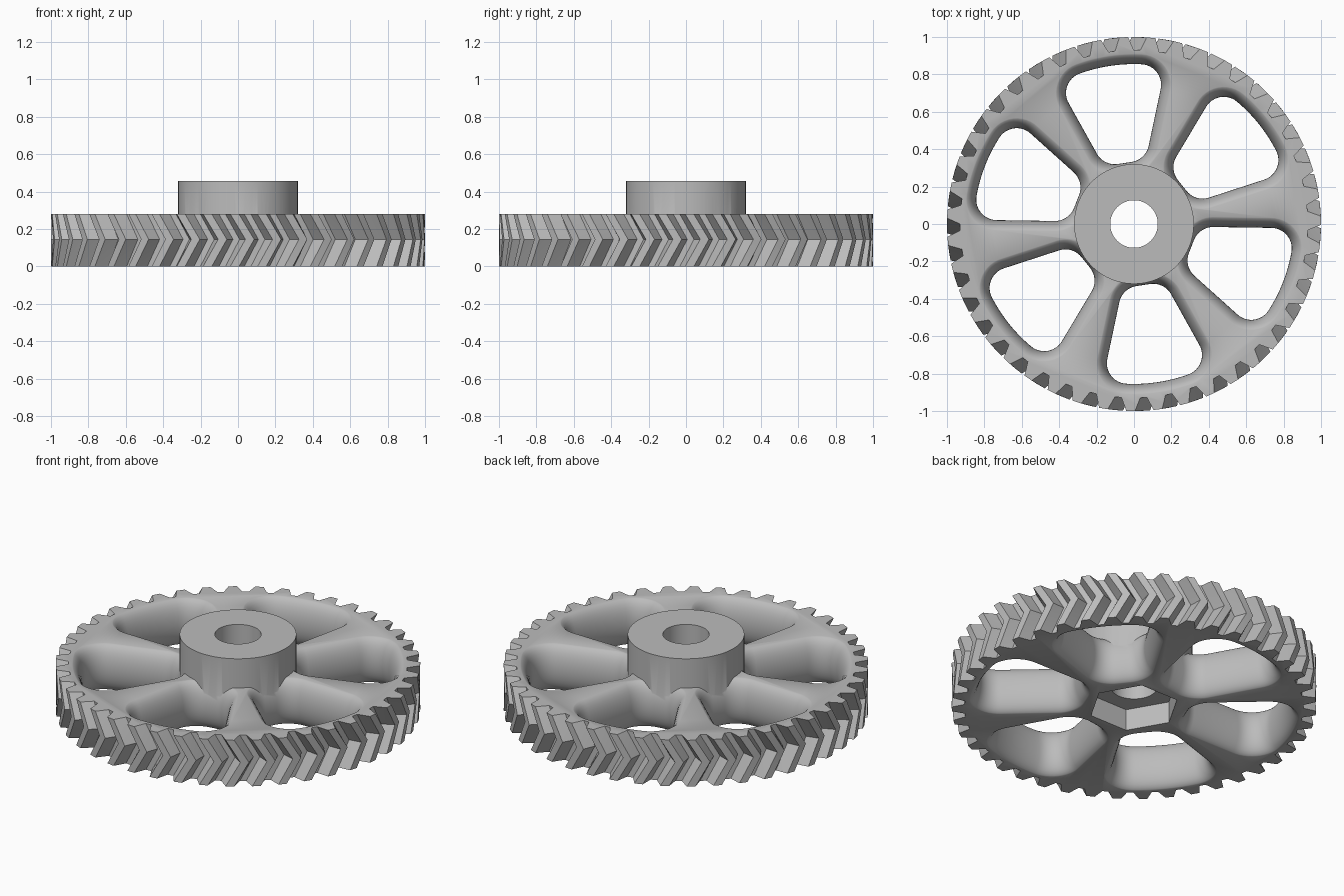
import bpy, bmesh, math
from math import cos, sin, pi, radians

if "Cube" in bpy.data.objects:
    bpy.data.objects.remove(bpy.data.objects["Cube"])

TEETH = 43
PITCH = 2 * pi / TEETH
THICK = 0.28          # rim thickness
MID = 0.145           # height of the chevron points
HUB_TOP = 0.456

grey = bpy.data.materials.new("plain_grey")
grey.use_nodes = True
grey.diffuse_color = (0.5, 0.5, 0.5, 1)
grey.node_tree.nodes["Principled BSDF"].inputs["Base Color"].default_value = (0.5, 0.5, 0.5, 1)


def loft(bm, rings):
    """Closed solid through a list of equal-length point rings, bottom to top."""
    loops = [[bm.verts.new(p) for p in ring] for ring in rings]
    for low, high in zip(loops, loops[1:]):
        for i in range(len(low)):
            j = (i + 1) % len(low)
            bm.faces.new((low[i], low[j], high[j], high[i]))
    bm.faces.new(loops[0][::-1])
    bm.faces.new(loops[-1])


def make_object(name, bm):
    bmesh.ops.recalc_face_normals(bm, faces=bm.faces)
    mesh = bpy.data.meshes.new(name)
    bm.to_mesh(mesh)
    bm.free()
    mesh.materials.append(grey)
    obj = bpy.data.objects.new(name, mesh)
    bpy.context.collection.objects.link(obj)
    return obj


def prism(name, sides, radius, bottom, top):
    ring = [(radius * cos(2 * pi * i / sides), radius * sin(2 * pi * i / sides))
            for i in range(sides)]
    bm = bmesh.new()
    loft(bm, [[(x, y, z) for x, y in ring] for z in (bottom, top)])
    return make_object(name, bm)


def combine(target, tool, operation):
    tool.hide_render = True
    mod = target.modifiers.new(operation.lower(), 'BOOLEAN')
    mod.operation = operation
    mod.solver = 'EXACT'
    mod.object = tool
    bpy.context.view_layer.objects.active = target
    bpy.ops.object.modifier_apply(modifier=mod.name)
    bpy.data.objects.remove(tool)


# Toothed disc: one tooth profile repeated, twisted forward and back
TOOTH = [(-0.37, 0.93), (-0.26, 0.965), (-0.16, 1.0),
         (0.16, 1.0), (0.26, 0.965), (0.37, 0.93)]


def tooth_ring(z, twist):
    ring = []
    for k in range(TEETH):
        for offset, r in TOOTH:
            a = (k + offset) * PITCH + radians(1.06) + twist
            ring.append((r * cos(a), r * sin(a), z))
    return ring


bm = bmesh.new()
twist = radians(200 / TEETH)
loft(bm, [tooth_ring(0, 0), tooth_ring(MID, twist), tooth_ring(THICK, 0)])
bmesh.ops.triangulate(bm, faces=[f for f in bm.faces if len(f.verts) == 4])
gear = make_object("herringbone_gear", bm)

# Spoke windows: rounded wedges that flare towards both faces
CORNER, INNER, OUTER, FLARE = 0.11, 0.44, 0.745, 0.055
SPREAD, SIDE = 11.3, 113   # outer corner angle, side wall normal angle


def arc(cx, cy, r, start, end, steps):
    return [(cx + r * cos(radians(start + (end - start) * i / steps)),
             cy + r * sin(radians(start + (end - start) * i / steps)))
            for i in range(steps + 1)]


def window_outline(grow):
    r = CORNER + grow
    cx, cy = OUTER * cos(radians(SPREAD)), OUTER * sin(radians(SPREAD))
    half = arc(0, 0, OUTER + r, 0, SPREAD, 6)[:-1]
    half += arc(cx, cy, r, SPREAD, SIDE, 12)
    half += arc(INNER, 0.037, r, SIDE, 180, 10)
    return half + [(x, -y) for x, y in half[:0:-1]]


def turned(points, angle, z):
    return [(x * cos(angle) - y * sin(angle), x * sin(angle) + y * cos(angle), z)
            for x, y in points]


levels = []
STEPS = 16
for i in range(STEPS + 1):
    t = sin((i / STEPS - 0.5) * pi)
    levels.append((THICK * (t + 1) / 2, FLARE * (1 - math.sqrt(1 - (0.985 * t) ** 2)) / 0.83))
levels = [(-0.02, levels[0][1])] + levels + [(THICK + 0.02, levels[-1][1])]

bm = bmesh.new()
for k in range(6):
    angle = radians(38.6 + 60 * k)
    loft(bm, [turned(window_outline(grow), angle, z) for z, grow in levels])
combine(gear, make_object("window_cutter", bm), 'DIFFERENCE')

# Raised hub, shaft bore and hexagonal nut pocket underneath
combine(gear, prism("hub", 96, 0.32, MID, HUB_TOP), 'UNION')
combine(gear, prism("bore_cutter", 64, 0.127, -0.1, HUB_TOP + 0.1), 'DIFFERENCE')
combine(gear, prism("nut_pocket_cutter", 6, 0.25, -0.1, 0.13), 'DIFFERENCE')

# Smooth the rounded walls, keep tooth and rim edges crisp
bpy.ops.object.select_all(action='DESELECT')
gear.select_set(True)
bpy.context.view_layer.objects.active = gear
bpy.ops.object.shade_smooth_by_angle(angle=radians(28))
